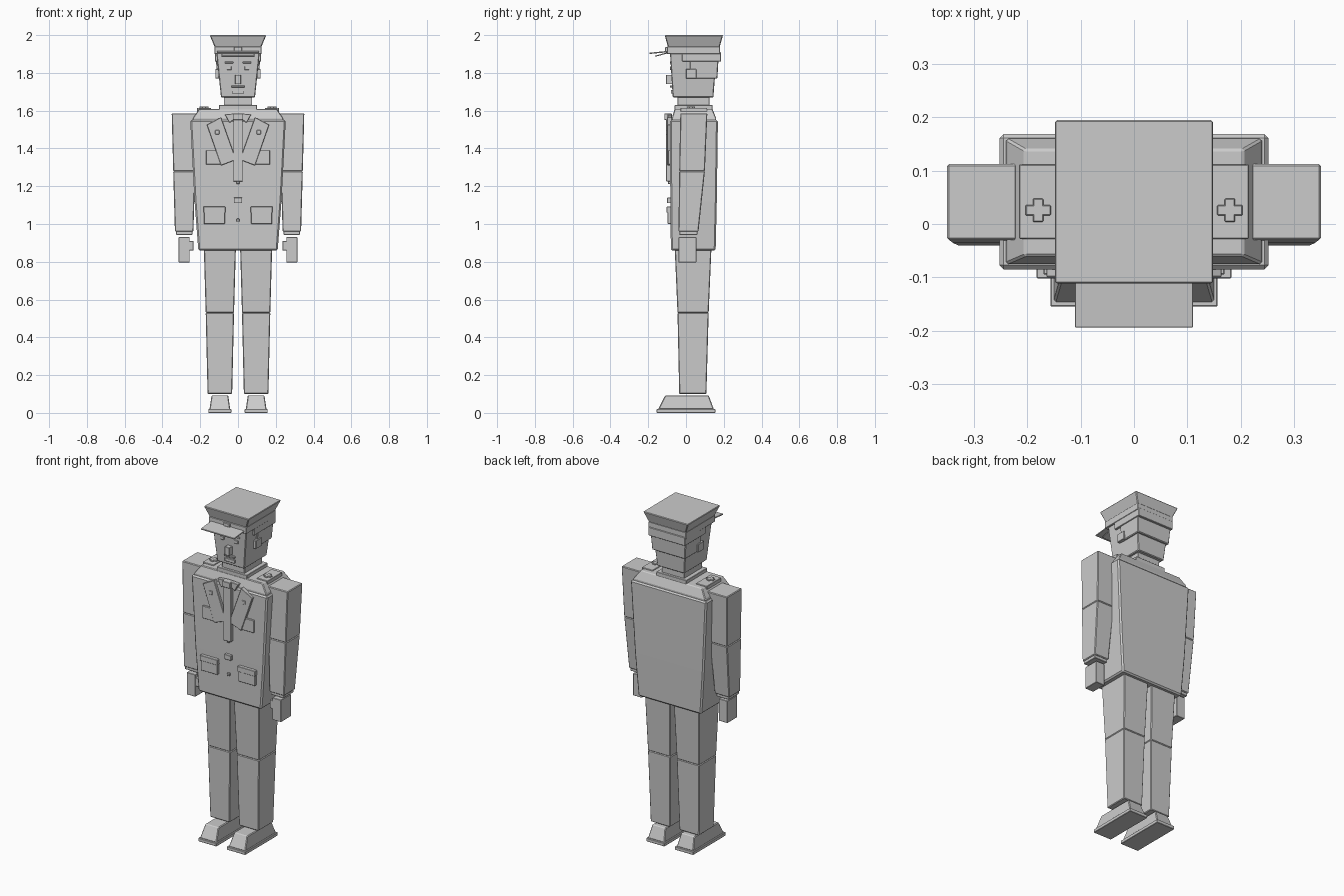
import bpy, bmesh

cube = bpy.data.objects.get("Cube")
if cube:
    bpy.data.objects.remove(cube, do_unlink=True)

GREY = (.6, .6, .6, 1)
grey = bpy.data.materials.new("plain grey")
grey.use_nodes = True
grey.diffuse_color = GREY
grey.node_tree.nodes["Principled BSDF"].inputs["Base Color"].default_value = GREY

CHEST = -.085
FACE = -.075
SOFT = .004
FINE = .002


def skin(name, rings, bevel=FINE):
    """Closed solid through rings that have equal point counts."""
    bm = bmesh.new()
    loops = [[bm.verts.new(point) for point in ring] for ring in rings]
    for lower, upper in zip(loops, loops[1:]):
        for index in range(len(lower)):
            before = index - 1
            bm.faces.new((lower[before], lower[index], upper[index], upper[before]))
    bm.faces.new(loops[0])
    bm.faces.new(loops[-1])
    bmesh.ops.recalc_face_normals(bm, faces=bm.faces)
    mesh = bpy.data.meshes.new(name)
    bm.to_mesh(mesh)
    bm.free()
    mesh.materials.append(grey)
    part = bpy.data.objects.new(name, mesh)
    bpy.context.collection.objects.link(part)
    edge = part.modifiers.new("soft edge", "BEVEL")
    edge.width = bevel
    edge.segments = 1
    edge.limit_method = "ANGLE"
    edge.angle_limit = .5


def loft(name, sections, centre=0, bevel=SOFT):
    """Join rectangles given as height, half width, front and back."""
    rings = []
    for height, half, front, back in sections:
        left, right = centre + half, centre - half
        rings.append([(right, front, height), (left, front, height),
                      (left, back, height), (right, back, height)])
    skin(name, rings, bevel)


def block(name, half, front, back, bottom, top, centre=0, bevel=FINE):
    loft(name, [(bottom, half, front, back), (top, half, front, back)], centre, bevel)


def limb(names, sections, centre):
    """One tapered solid between each pair of neighbouring joints."""
    for name, upper, lower in zip(names, sections, sections[1:]):
        loft(name, [lower, upper], centre)


def trim(name, half, bottom, top, centre=0, proud=.01, wall=CHEST):
    """Thin piece standing proud of a front wall."""
    block(name, half, wall - proud, wall + .01, bottom, top, centre, min(FINE, proud / 4))


def trim_shape(name, outline, side, proud):
    """Thin piece with a free outline in x and z on the chest."""
    skin(name, [[(side * x, y, z) for x, z in outline] for y in (CHEST - proud, CHEST + .01)])


def peak(name, half, root, tip, thickness):
    """Thin sloping sheet from root to tip, both given as y and z."""
    rings = []
    for y, z in (root, tip):
        rings.append([(-half, y, z), (half, y, z), (half, y, z + thickness), (-half, y, z + thickness)])
    skin(name, rings, FINE / 2)


# Jacket with sloped shoulders, and neck
loft("jacket", [(.86, .21, -.08, .157), (1.12, .23, -.083, .163), (1.55, .253, CHEST, .169)], bevel=SOFT * 2)
loft("shoulder_yoke", [(1.54, .24, FACE, .16), (1.56, .24, FACE, .16), (1.61, .205, -.06, .14)])
block("jacket_collar", half=.1, front=-.06, back=.14, bottom=1.6, top=1.63)
block("neck", half=.075, front=-.045, back=.125, bottom=1.62, top=1.68)

# Head, hair and face
loft("head", [(1.67, .09, -.07, .145), (1.91, .115, CHEST, .163)])
loft("lower_hair", [(1.77, .11, .02, .166), (1.87, .117, .02, .172)])
block("upper_hair", half=.122, front=-.02, back=.185, bottom=1.86, top=1.91)
trim("nose", half=.016, bottom=1.74, top=1.79, proud=.03, wall=FACE)
trim("moustache", half=.035, bottom=1.722, top=1.733, wall=FACE)
trim("mouth", half=.033, bottom=1.69, top=1.71, proud=.005, wall=FACE)

# Peaked cap
block("cap_band", half=.125, front=-.1, back=.18, bottom=1.9, top=1.94)
loft("cap_crown", [(1.936, .123, -.095, .178), (2, .15, -.113, .196)])
trim("cap_badge", half=.02, bottom=1.915, top=1.936, wall=-.1)
peak("visor", half=.111, root=(-.09, 1.91), tip=(-.194, 1.9), thickness=.007)
peak("visor_underside", half=.087, root=(-.09, 1.905), tip=(-.165, 1.885), thickness=.006)

# Tie, belt buckle and buttons
trim("tie", half=.025, bottom=1.225, top=1.56, proud=.02)
trim("tie_knot", half=.025, bottom=1.55, top=1.585, proud=.03)
trim("buckle", half=.022, bottom=1.11, top=1.14, proud=.015)
for name, height in (("upper_button", 1.22), ("lower_button", 1.02)):
    trim(name, half=.008, bottom=height - .008, top=height + .008)

for label, side in (("left_", 1), ("right_", -1)):
    # Face details
    block(label + "ear", half=.01, front=0, back=.055, bottom=1.77, top=1.82, centre=side * .11)
    trim(label + "eye", half=.012, bottom=1.815, top=1.835, centre=side * .047, wall=FACE)
    trim(label + "eyebrow", half=.022, bottom=1.85, top=1.86, centre=side * .047, wall=FACE)

    # Chest details
    trim_shape(label + "shirt_collar", [(.02, 1.555), (.045, 1.535), (.07, 1.58), (.02, 1.585)], side, .013)
    trim_shape(label + "lapel", [(.01, 1.34), (.09, 1.31), (.165, 1.525), (.09, 1.565)], side, .015)
    trim(label + "lapel_pin", half=.011, bottom=1.475, top=1.497, centre=side * .11, proud=.02)
    trim(label + "chest_pocket", half=.05, bottom=1.315, top=1.39, centre=side * .12)
    trim(label + "hip_pocket", half=.055, bottom=1, top=1.09, centre=side * .125, proud=.012)
    trim(label + "hip_pocket_flap", half=.058, bottom=1.06, top=1.092, centre=side * .125, proud=.017)

    # Shoulder strap with cross
    strap = side * .18
    block(label + "shoulder_strap", half=.036, front=-.028, back=.112, bottom=1.59, top=1.615, centre=strap)
    for name, half, reach in (("cross_bar", .024, .01), ("cross_post", .01, .022)):
        block(label + name, half, .026 - reach, .026 + reach, bottom=1.61, top=1.622, centre=strap)

    # Arm and hand
    shoulder = side * .285
    limb([label + "upper_arm", label + "forearm"],
         [(1.586, .066, -.03, .113), (1.28, .058, -.036, .1), (.96, .049, -.04, .066)], shoulder)
    block(label + "cuff", half=.043, front=-.035, back=.06, bottom=.943, top=.97, centre=shoulder)
    block(label + "hand", half=.029, front=-.04, back=.055, bottom=.797, top=.93, centre=shoulder)
    block(label + "thumb", half=.015, front=-.036, back=0, bottom=.86, top=.91, centre=side * .25)

    # Leg and shoe
    hip = side * .096
    limb([label + "thigh", label + "shin"],
         [(.88, .085, -.06, .135), (.53, .075, -.045, .12), (.1, .065, -.036, .108)], hip)
    block(label + "sole", half=.061, front=-.155, back=.155, bottom=0, top=.02, centre=hip)
    loft(label + "shoe", [(.018, .055, -.148, .148), (.093, .044, -.11, .12)], hip)
